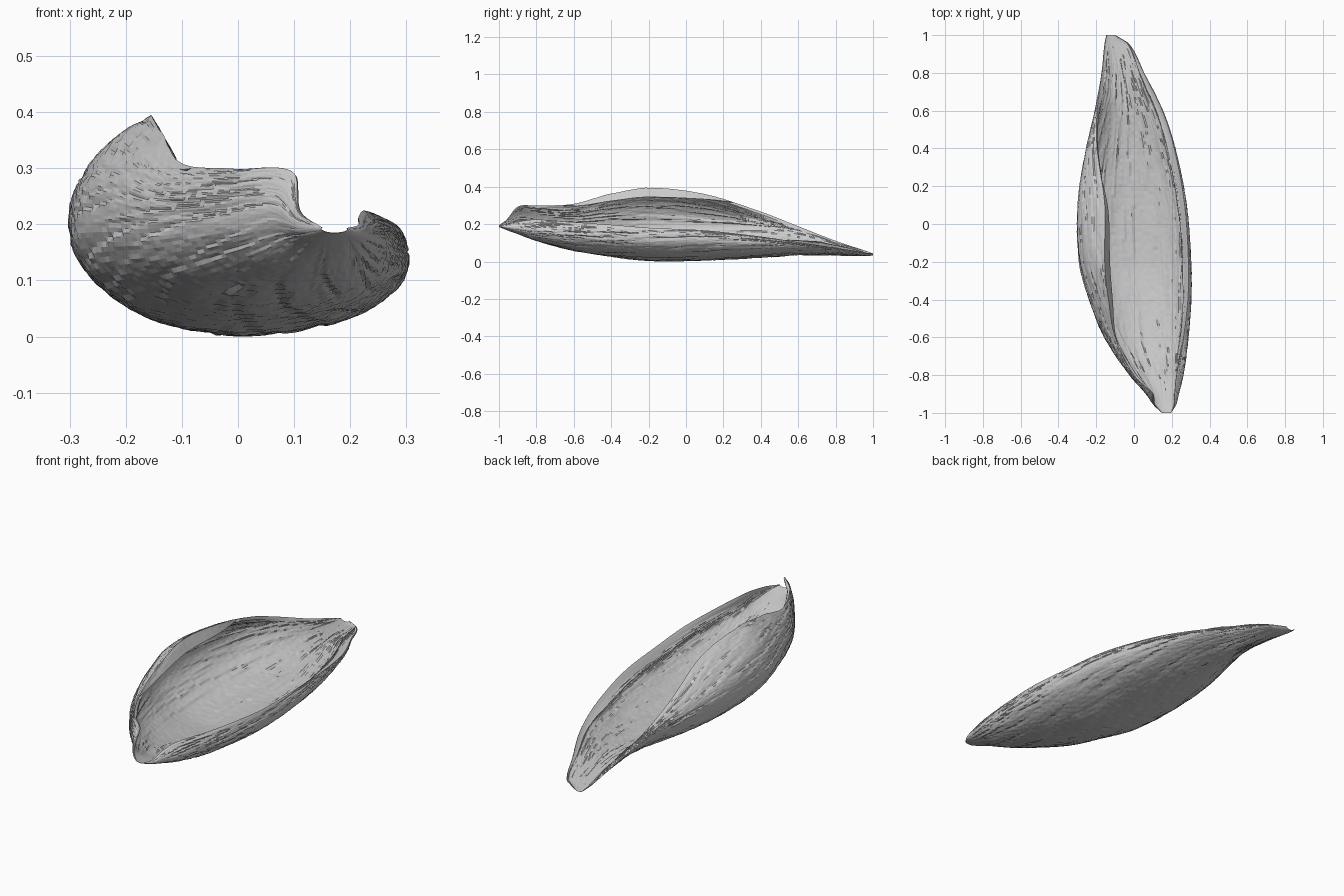
import bpy, bmesh, math, random
from mathutils import Vector

if "Cube" in bpy.data.objects:
    bpy.data.objects.remove(bpy.data.objects["Cube"])

random.seed(4)

# Stations along the husk: y | left rim x,z | left bulge x,z | keel x,z | right bulge x,z | right rim x,z
ST = [
    (1.00, -.145, .045, -.147, .043, -.120, .033, -.098, .040, -.100, .044),
    (0.95, -.155, .062, -.157, .055, -.095, .031, -.022, .045, -.025, .050),
    (0.80, -.168, .112, -.172, .098, -.060, .033, .055, .065, .052, .075),
    (0.60, -.195, .190, -.208, .160, -.030, .033, .155, .088, .150, .105),
    (0.40, -.195, .268, -.255, .190, -.005, .020, .220, .108, .213, .135),
    (0.10, -.155, .362, -.300, .205, .000, .006, .280, .125, .268, .168),
    (-.20, -.155, .396, -.293, .205, .015, .004, .303, .132, .288, .182),
    (-.40, -.135, .365, -.240, .205, .050, .026, .304, .142, .285, .198),
    (-.60, -.100, .310, -.160, .200, .085, .058, .290, .155, .262, .212),
    (-.80, .000, .300, -.025, .212, .130, .110, .262, .172, .225, .226),
    (-.90, .098, .295, .062, .220, .155, .148, .238, .182, .215, .215),
    (-.96, .110, .225, .105, .200, .165, .170, .222, .186, .214, .200),
    (-1.0, .150, .196, .148, .194, .172, .186, .195, .192, .194, .195),
]
NR, NC = 130, 120


def station(y):
    # smooth interpolation between stations
    def slope(i, k):
        a, b = ST[max(i - 1, 0)], ST[min(i + 1, len(ST) - 1)]
        return (b[k] - a[k]) / (b[0] - a[0])
    i = 0
    while i < len(ST) - 2 and y < ST[i + 1][0]:
        i += 1
    p, q = ST[i], ST[i + 1]
    h = q[0] - p[0]
    t = (y - p[0]) / h
    return [(2*t**3 - 3*t*t + 1) * p[k] + (t**3 - 2*t*t + t) * h * slope(i, k)
            + (3*t*t - 2*t**3) * q[k] + (t**3 - t*t) * h * slope(i + 1, k) for k in range(1, 11)]


def section(y):
    lx, lz, ax, az, kx, kz, bx, bz, rx, rz = station(y)
    pts = []
    # rolled lip on the tall left rim
    roll = max(0.0, 1 - ((y + .2) / .45) ** 2)
    for i in range(4):
        f = 1 - i / 4
        pts.append((lx + .028 * roll * f, lz - .05 * roll * f))
    T, n = 1.05, 32
    flat = .45 * min(1, max(0, (y - .3) / .4))   # back end opens into a flat scoop

    def arc(x0, z0, x1, z1, t):
        return (x0 + (x1 - x0) * (1 - math.cos(T * t)) / (1 - math.cos(T)),
                z0 + (z1 - z0) * math.sin(T * t) / math.sin(T))

    def low(x0, z0, t):
        s, c = math.sin(t), math.cos(t)
        w = t / (math.pi / 2)
        return (kx + (x0 - kx) * (c * (1 - flat) + (1 - w) * flat),
                kz + (z0 - kz) * ((1 - s) * (1 - flat) + (1 - w) * flat))
    for i in range(n):
        pts.append(arc(ax, az, lx, lz, 1 - i / n))
    for i in range(n):
        pts.append(low(ax, az, math.pi / 2 * i / n))
    for i in range(n):
        pts.append(low(bx, bz, math.pi / 2 * (1 - i / n)))
    m = NC - len(pts)
    for i in range(m + 1):
        pts.append(arc(bx, bz, rx, rz, i / m))
    return [Vector((x, y, z)) for x, z in pts]


# Smooth outer surface, rows packed toward both tips
rows = []
for r in range(NR + 1):
    u = r / NR
    rows.append(section(.5 * math.cos(math.pi * u) + .5 * (1 - 2 * u)))


def inward(r, c):
    du = rows[min(r + 1, NR)][c] - rows[max(r - 1, 0)][c]
    dv = rows[r][min(c + 1, NC)] - rows[r][max(c - 1, 0)]
    return du.cross(dv).normalized()


# Fibre streaks: long narrow flakes, raised on one edge
def streaks(count, s0, s1):
    h = [[0.0] * (NC + 1) for _ in range(NR + 1)]
    for _ in range(count):
        r0, c0 = random.uniform(6, NR - 6), random.uniform(2, NC - 2)
        ln, w = random.uniform(5, 14), random.uniform(2, 4.5)
        amp, slant = random.uniform(.002, .007), random.uniform(s0, s1)
        for r in range(max(0, int(r0 - ln)), min(NR, int(r0 + ln)) + 1):
            taper = 1 - ((r - r0) / ln) ** 2
            cc = c0 + slant * (r - r0)
            for c in range(max(0, int(cc - w)), min(NC, int(cc)) + 1):
                s = 1 - (cc - c) / w
                if taper > 0 and 0 <= s <= 1:
                    h[r][c] = max(h[r][c], amp * taper * s)
    return h


def wall(c):
    # wall thickness: thin on the tall left side, thick on the rounded right side
    t = min(1, max(0, (c - 55) / 40))
    return .018 + .024 * t * t * (3 - 2 * t)


outer_h, inner_h = streaks(280, -.5, -.1), streaks(300, -.25, .1)
verts, faces = [], []
W = NC + 1
for side in (0, 1):
    for r in range(NR + 1):
        for c in range(W):
            ends = min(1, r / 25, (NR - r) / 25)
            lip = min(1, c / 8, (NC - c) / 14)
            edge = math.sqrt(max(0, lip)) * ends
            jitter = random.uniform(-.001, .001)
            if side == 0:
                d = (outer_h[r][c] + jitter) * edge
            else:
                d = .001 + (wall(c) + inner_h[r][c] + jitter) * edge
            verts.append(rows[r][c] + inward(r, c) * d)

off = (NR + 1) * W
for r in range(NR):
    for c in range(NC):
        a, b, d, e = r * W + c, r * W + c + 1, (r + 1) * W + c + 1, (r + 1) * W + c
        faces.append((a, b, d, e))
        faces.append((off + e, off + d, off + b, off + a))

# Close the thin edge all around
loop = ([c for c in range(NC)] + [r * W + NC for r in range(NR)]
        + [NR * W + c for c in range(NC, 0, -1)] + [r * W for r in range(NR, 0, -1)])
for i, a in enumerate(loop):
    b = loop[(i + 1) % len(loop)]
    faces.append((b, a, a + off, b + off))

zmin = min(v.z for v in verts)
me = bpy.data.meshes.new("husk_shell")
me.from_pydata([(v.x, v.y, v.z - zmin) for v in verts], [], faces)
ob = bpy.data.objects.new("husk_shell", me)
bpy.context.collection.objects.link(ob)

# Consistent outward faces
bm = bmesh.new()
bm.from_mesh(me)
bmesh.ops.recalc_face_normals(bm, faces=bm.faces)
bm.to_mesh(me)
bm.free()

mat = bpy.data.materials.new("pale grey")
mat.diffuse_color = (.6, .6, .6, 1)
mat.use_nodes = True
mat.node_tree.nodes["Principled BSDF"].inputs["Base Color"].default_value = mat.diffuse_color
me.materials.append(mat)
